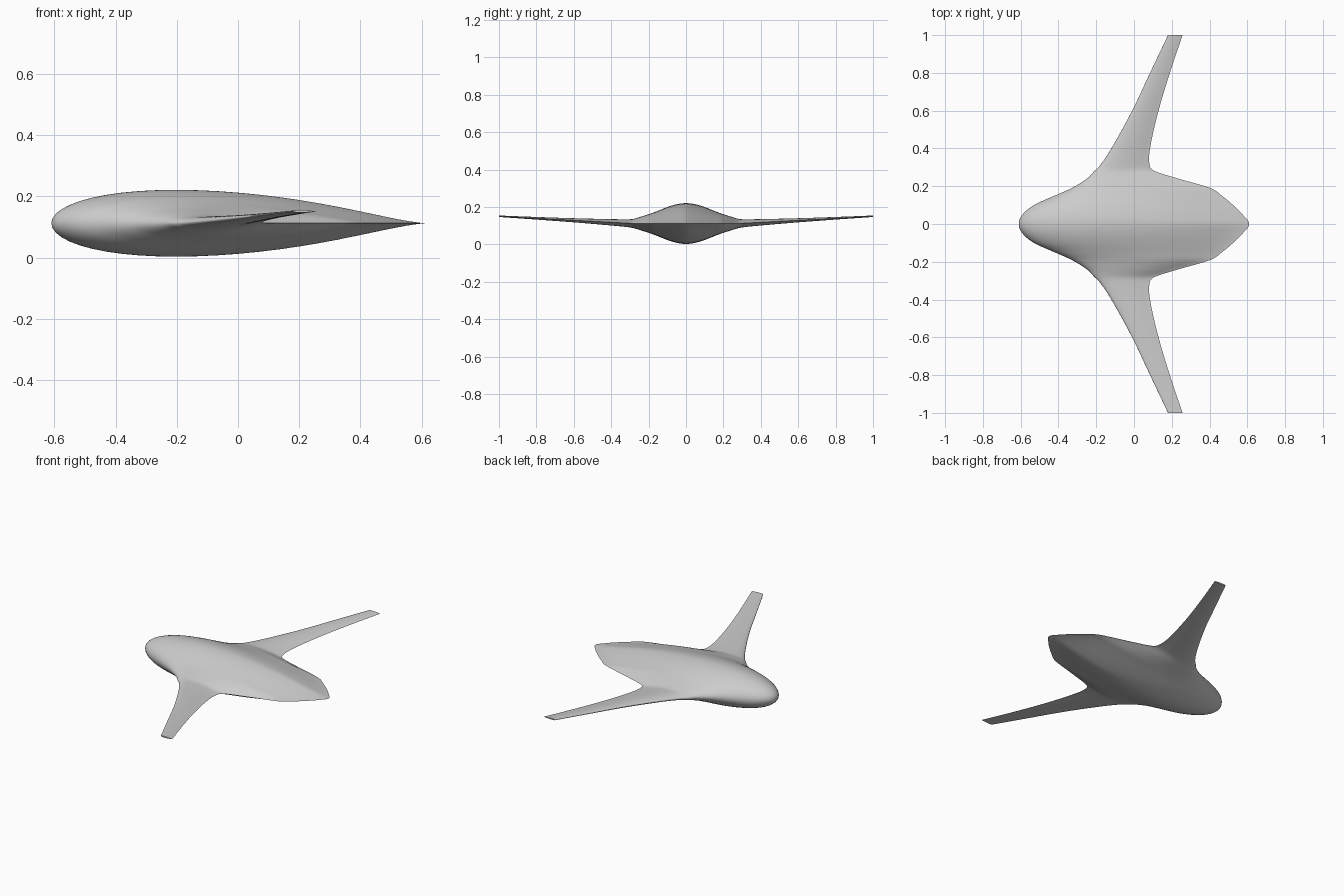
import bpy
import bmesh
import math

cube = bpy.data.objects.get("Cube")
if cube:
    bpy.data.objects.remove(cube, do_unlink=True)

# Half-span stations: span, leading edge, trailing edge, half thickness
STATIONS = [
    (0.00, -0.61, 0.61, 0.109),
    (0.05, -0.59, 0.575, 0.103),
    (0.10, -0.53, 0.525, 0.088),
    (0.15, -0.42, 0.465, 0.068),
    (0.19, -0.33, 0.405, 0.053),
    (0.24, -0.25, 0.235, 0.037),
    (0.28, -0.21, 0.11, 0.025),
    (0.31, -0.18, 0.083, 0.021),
    (0.40, -0.12, 0.085, 0.017),
    (0.60, -0.01, 0.13, 0.011),
    (0.80, 0.085, 0.19, 0.007),
    (1.00, 0.18, 0.257, 0.004),
]
SPAN_STEPS = 6
CHORD_STEPS = 28
BODY_Z = 0.112
WING_ROOT = 0.28
TIP_RISE = 0.039


def slope(i, k):
    """Tangent of column k at station i (flat on the symmetry plane)."""
    if i == 0:
        return 0.0
    a, b = STATIONS[i - 1], STATIONS[min(i + 1, len(STATIONS) - 1)]
    return (b[k] - a[k]) / (b[0] - a[0])


def blend(i, t, k):
    """Hermite interpolation of column k between stations i and i + 1."""
    a, b = STATIONS[i], STATIONS[i + 1]
    d = b[0] - a[0]
    s = t * t * (3 - 2 * t)
    return (a[k] * (1 - s) + b[k] * s
            + d * slope(i, k) * t * (1 - t) ** 2
            - d * slope(i + 1, k) * t * t * (1 - t))


def section(y, lead, trail, half):
    """Closed symmetric aerofoil loop with a thin cusped tail."""
    rise = max(0.0, abs(y) - WING_ROOT) / (1 - WING_ROOT) * TIP_RISE
    upper, lower = [], []
    for j in range(CHORD_STEPS + 1):
        u = (1 - math.cos(math.pi * j / CHORD_STEPS)) / 2
        h = half * 2.6 * math.sqrt(u) * (1 - u) * (1 - 0.6 * u ** 8)
        x = lead + (trail - lead) * u
        upper.append((x, y, BODY_Z + rise + h))
        lower.append((x, y, BODY_Z + rise - h))
    return upper + lower[-2:0:-1]


# Sections from the centre out, then mirrored to the other wing
half_rows = []
for i in range(len(STATIONS) - 1):
    for n in range(SPAN_STEPS):
        t = n / SPAN_STEPS
        y = STATIONS[i][0] * (1 - t) + STATIONS[i + 1][0] * t
        half_rows.append((y, *(blend(i, t, k) for k in (1, 2, 3))))
half_rows.append(STATIONS[-1])
rows = [(-r[0], *r[1:]) for r in half_rows[:0:-1]] + half_rows

# Blended body and wings lofted as one skin with flat tips
bm = bmesh.new()
loops = [[bm.verts.new(p) for p in section(*r)] for r in rows]
for a, b in zip(loops, loops[1:]):
    for j in range(len(a)):
        k = (j + 1) % len(a)
        bm.faces.new((a[j], a[k], b[k], b[j]))
bm.faces.new(loops[0])
bm.faces.new(loops[-1])
bmesh.ops.recalc_face_normals(bm, faces=bm.faces)
mesh = bpy.data.meshes.new("blended_wing_body")
bm.to_mesh(mesh)
bm.free()
craft = bpy.data.objects.new("blended_wing_body", mesh)
bpy.context.collection.objects.link(craft)

# Plain grey skin
grey = bpy.data.materials.new("plain_grey")
grey.use_nodes = True
colour = (0.6, 0.6, 0.6, 1)
grey.diffuse_color = colour
grey.node_tree.nodes["Principled BSDF"].inputs["Base Color"].default_value = colour
mesh.materials.append(grey)

# Smooth skin, sharp trailing edge and tips
bpy.context.view_layer.objects.active = craft
craft.select_set(True)
bpy.ops.object.shade_smooth_by_angle(angle=math.radians(40))
